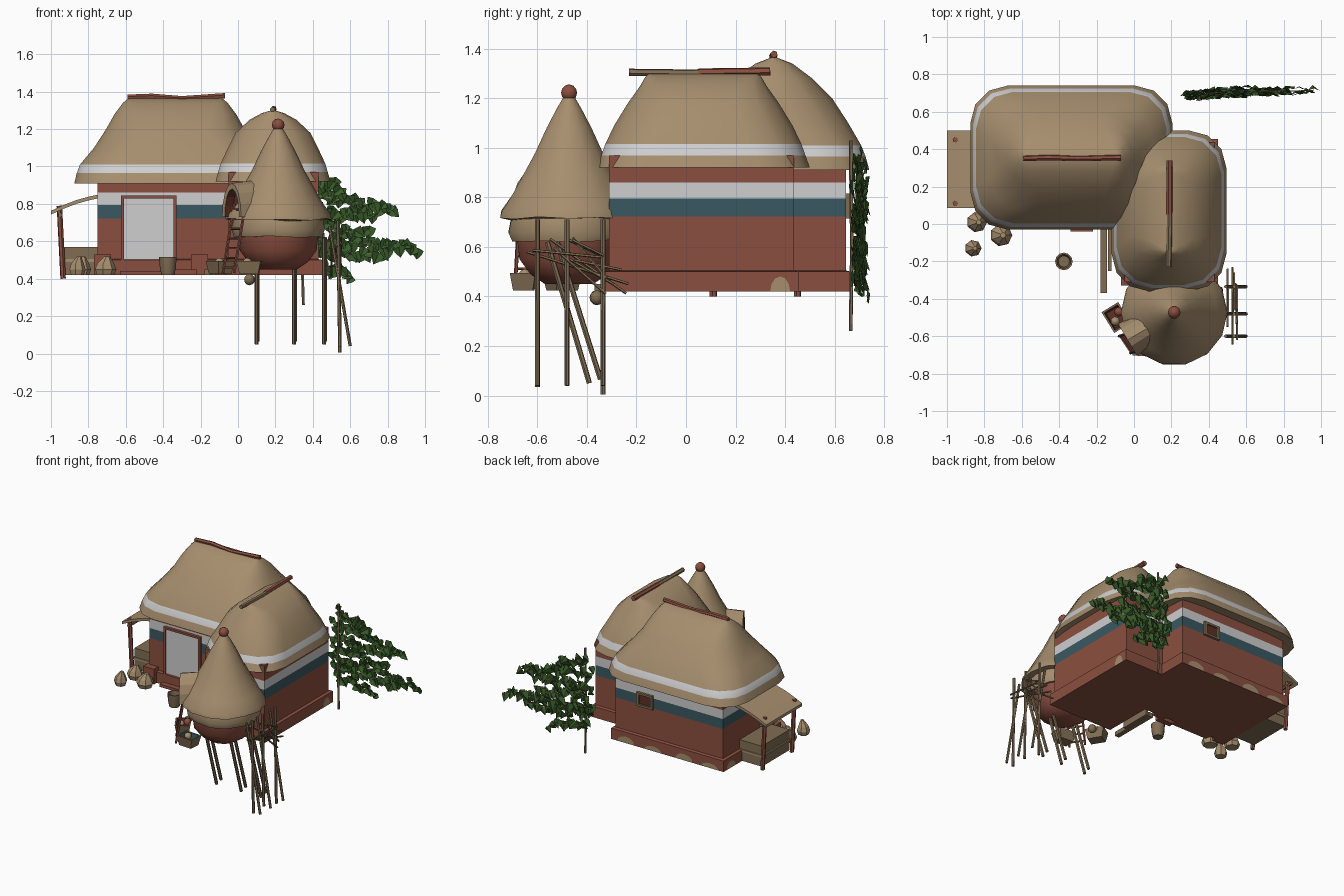
import bpy, math, random
from mathutils import Vector

if "Cube" in bpy.data.objects:
    bpy.data.objects.remove(bpy.data.objects["Cube"])
random.seed(4)

def mat(name, c):
    m = bpy.data.materials.new(name)
    m.diffuse_color = (*c, 1)
    m.use_nodes = True
    m.node_tree.nodes["Principled BSDF"].inputs["Base Color"].default_value = m.diffuse_color
    return m

THATCH = mat("thatch_tan", (0.38, 0.27, 0.155))
CLAY = mat("clay_red", (0.26, 0.078, 0.05))
WHITE = mat("chalk_white", (0.62, 0.62, 0.63))
TEAL = mat("faded_teal", (0.042, 0.098, 0.12))
WOOD = mat("pole_wood", (0.22, 0.155, 0.088))
LEAF = mat("leaf_green", (0.04, 0.105, 0.022))
DARK = mat("dark_red", (0.11, 0.03, 0.02))

def mesh(name, verts, faces, mats, idx=None, smooth=None):
    me = bpy.data.meshes.new(name)
    me.from_pydata(verts, [], faces)
    for m in mats:
        me.materials.append(m)
    if idx:
        for p, i in zip(me.polygons, idx):
            p.material_index = i
    ob = bpy.data.objects.new(name, me)
    bpy.context.collection.objects.link(ob)
    if smooth:
        bpy.ops.object.select_all(action='DESELECT')
        ob.select_set(True)
        bpy.context.view_layer.objects.active = ob
        bpy.ops.object.shade_smooth_by_angle(angle=math.radians(smooth))
    return ob

def loft(name, rings, colours, smooth=None):
    """Skin stacked rings; colours holds one material per band."""
    n = len(rings[0])
    mats = list(dict.fromkeys(colours))
    verts = [p for r in rings for p in r]
    faces, idx = [], []
    for k, c in enumerate(colours):
        for i in range(n):
            j = (i + 1) % n
            faces.append((k*n + i, k*n + j, (k+1)*n + j, (k+1)*n + i))
            idx.append(mats.index(c))
    faces += [tuple(reversed(range(n))), tuple(range(len(verts) - n, len(verts)))]
    idx += [mats.index(colours[0]), mats.index(colours[-1])]
    return mesh(name, verts, faces, mats, idx, smooth)

def round_rect(cx, cy, z, hx, hy, r, seg=3):
    pts = []
    for q, (sx, sy) in enumerate([(1, 1), (-1, 1), (-1, -1), (1, -1)]):
        for s in range(seg + 1):
            a = math.pi/2 * (q + s/seg)
            pts.append((cx + sx*(hx - r) + r*math.cos(a), cy + sy*(hy - r) + r*math.sin(a), z))
    return pts

def circle(cx, cy, z, r, n=14, jit=0.0):
    return [(cx + r*math.cos(2*math.pi*i/n), cy + r*math.sin(2*math.pi*i/n),
             z + random.uniform(-jit, jit)) for i in range(n)]

def box(name, x0, x1, y0, y1, z0, z1, m):
    r = lambda z: [(x0, y0, z), (x1, y0, z), (x1, y1, z), (x0, y1, z)]
    return loft(name, [r(z0), r(z1)], [m])

def pole(name, pts, r, m, n=6):
    """Stick along a path of points."""
    pts = [Vector(p) for p in pts]
    d = (pts[-1] - pts[0]).normalized()
    u = d.orthogonal().normalized()
    v = d.cross(u)
    rings = [[p + r*(u*math.cos(2*math.pi*i/n) + v*math.sin(2*math.pi*i/n)) for i in range(n)] for p in pts]
    return loft(name, rings, [m]*(len(pts) - 1), 50)

def ball(name, c, r, m, squash=1.0, n=10):
    rings = [circle(c[0], c[1], c[2] + squash*r*math.sin(a), max(r*math.cos(a), 0.002), n)
             for a in [math.pi*(k/6 - 0.5) for k in range(7)]]
    return loft(name, rings, [m]*6, 50)

# Painted clay walls, with plinths
def walls(name, x0, x1, y0, y1):
    levels = [(.42, .02), (.50, .02), (.505, 0), (.722, 0), (.795, 0), (.86, 0), (.97, 0)]
    rings = [[(x0-o, y0-o, z), (x1+o, y0-o, z), (x1+o, y1+o, z), (x0-o, y1+o, z)] for z, o in levels]
    loft(name, rings, [CLAY, CLAY, CLAY, TEAL, WHITE, CLAY])
walls("main_walls", -.75, .12, .05, .645)
walls("wing_walls", -.05, .43, -.31, .435)

# Domed thatch roofs with a white band
def roof(name, cx, cy, prof):
    rings = [round_rect(cx, cy, z, hx, hy, min(.2, min(hx, hy)*.85)) for z, hx, hy in prof]
    loft(name, rings, [THATCH, THATCH, WHITE] + [THATCH]*(len(prof) - 4), 35)
roof("main_roof", -.335, .355, [(.93, .44, .30), (.91, .54, .385), (.965, .527, .37), (1.01, .51, .352),
     (1.10, .435, .30), (1.2, .37, .235), (1.28, .325, .155), (1.34, .28, .075), (1.365, .25, .01)])
roof("wing_roof", .187, .07, [(.94, .24, .37), (.92, .307, .43), (.97, .293, .412), (1.015, .28, .396),
     (1.09, .245, .36), (1.18, .2, .305), (1.25, .125, .255), (1.285, .06, .235), (1.3, .01, .22)])
pole("main_ridge_pole", [(-.59, .35, 1.37), (-.46, .355, 1.375), (-.3, .35, 1.362), (-.07, .355, 1.378)], .015, CLAY)
pole("wing_ridge_pole", [(.185, -.23, 1.305), (.19, 0, 1.302), (.19, .34, 1.307)], .015, WOOD)
pole("wing_ridge_wrap", [(.188, .05, 1.304), (.19, .34, 1.308)], .017, CLAY)

# Door, frame and buttresses
box("door", -.61, -.345, .041, .049, .44, .83, WHITE)
box("door_left_jamb", -.625, -.61, .03, .05, .42, .84, CLAY)
box("door_right_jamb", -.345, -.33, .03, .05, .42, .84, CLAY)
box("door_lintel", -.625, -.33, .03, .05, .83, .845, CLAY)
box("door_step", -.63, -.33, -.01, .05, .42, .44, CLAY)
for i, x in enumerate((-.77, -.25)):
    box(f"front_buttress_{i}", x, x + .09, 0, .06, .42, .53, CLAY)
box("front_bench", -.34, -.22, -.04, .0, .42, .45, CLAY)
box("side_beam", -.18, -.145, -.37, -.02, .42, .45, WOOD)
box("side_plank", -.14, -.12, -.25, -.02, .42, .48, WOOD)

# Back window with wooden frame
box("window_hole", -.17, -.08, .644, .65, .73, .80, DARK)
for n, b in {"sill": (-.19, -.06, .715, .73), "head": (-.19, -.06, .80, .815),
             "left": (-.19, -.17, .73, .80), "right": (-.08, -.06, .73, .80)}.items():
    box("window_" + n, b[0], b[1], .644, .662, b[2], b[3], WOOD)

# Worn plaster patches on the plinths
def patch(i, p, u, r, h):
    pts = [(p[0] + u[0]*r*math.cos(a), p[1] + u[1]*r*math.cos(a), .421 + h*math.sin(a))
           for a in [math.pi*k/6 for k in range(7)]]
    mesh(f"plaster_patch_{i}", pts, [tuple(range(7))], [THATCH])
for i, x in enumerate((-.66, -.45, -.2, .02)):
    patch(i, (x, .667), (-1, 0), .07, .035 + .012*(i % 2))
patch(5, (.452, .38), (0, 1), .04, .06)
patch(6, (-.771, .58), (0, -1), .05, .05)

# Lean-to shelter with crate on the left
rings = []
for k in range(5):
    t = k/4
    x, z = -1 + .27*t, .755 + .09*t + .012*math.sin(math.pi*t)
    rings.append([(x, .085, z - .012), (x, .50, z - .012), (x, .50, z + .008), (x, .085, z + .008)])
loft("lean_to_roof", rings, [THATCH]*4)
for i, y in enumerate((.11, .45)):
    pole(f"lean_to_post_{i}", [(-.935, y, .40), (-.955, y, .79)], .015, CLAY)
pole("lean_to_beam", [(-.95, .09, .742), (-.95, .49, .742)], .012, WOOD)
box("shelter_crate", -.93, -.74, .13, .45, .42, .57, WOOD)
box("shelter_crate_rim", -.937, -.735, .123, .457, .49, .505, THATCH)

# Sacks and pot in front
for i, (x, y, r) in enumerate([(-.84, .01, .055), (-.86, -.13, .045), (-.71, -.06, .06)]):
    loft(f"sack_{i}", [circle(x, y, .42, r*.8, 7), circle(x, y, .45, r, 7),
         circle(x, y, .48, r*.8, 7), circle(x + .01, y, .52, r*.25, 7)], [THATCH]*3)
loft("clay_pot", [circle(-.375, -.2, z, r, 12) for z, r in
     [(.42, .035), (.46, .043), (.515, .047), (.515, .038), (.45, .03)]], [WOOD]*4, 40)

# Granary: clay bowl, thatch skirt and cone
gx, gy = .215, -.472
prof = [(.45, .10), (.49, .16), (.55, .205), (.63, .215), (.625, .235), (.66, .25), (.715, .24), (.715, .285),
        (.745, .28), (.81, .235), (.89, .19), (.98, .14), (1.08, .093), (1.16, .05), (1.21, .02)]
loft("granary", [circle(gx, gy, z, r, 14, .008 if .6 < z < .76 else 0) for z, r in prof],
     [CLAY]*3 + [THATCH]*11, 40)
ball("granary_finial", (gx, gy, 1.222), .034, CLAY)

# Granary doorway hood
d = Vector((-.86, -.51, 0))
s = Vector((-d.y, d.x, 0))
def arch(t, w, h):
    c = Vector((gx, gy, .73)) + d*t
    return [c + s*w*math.cos(a) + Vector((0, 0, h*math.sin(a))) for a in [math.pi*k/8 for k in range(9)]]
loft("granary_hood", [arch(.12, .09, .20), arch(.29, .10, .18), arch(.288, .075, .15), arch(.24, .075, .15)],
     [THATCH, THATCH, DARK])

# Ladder up to the doorway
a0, a1 = Vector((-.08, -.60, .43)), Vector((-.02, -.58, .80))
off = Vector((.06, -.09, 0))
for i in (0, 1):
    pole(f"ladder_rail_{i}", [a0 + off*i, a1 + off*i], .008, CLAY, 5)
for k in range(7):
    p = a0.lerp(a1, .08 + k*.14)
    pole(f"ladder_rung_{k}", [p, p + off], .006, CLAY, 5)

# Open baskets by the granary
def basket(name, x, y, rot, inner):
    def ring(z, a, b):
        return [(x + px*math.cos(rot) - py*math.sin(rot), y + px*math.sin(rot) + py*math.cos(rot), z)
                for px, py in [(-a, -b), (a, -b), (a, b), (-a, b)]]
    loft(name, [ring(.425, .04, .05), ring(.495, .052, .065), ring(.495, .042, .055), ring(.45, .035, .045)],
         [WOOD, WOOD, inner])
basket("basket_left", -.095, -.50, .55, DARK)
basket("basket_front", .06, -.655, 1.5, TEAL)
for i, (x, y) in enumerate([(-.1, -.52), (-.08, -.47), (.05, -.65)]):
    ball(f"gourd_{i}", (x, y, .485), .026, CLAY if i == 1 else THATCH, 1, 7)
ball("loose_stone", (.06, -.36, .395), .03, WOOD, 1, 7)

# Leaning struts below the granary
for i, x in enumerate((.10, .30, .46)):
    for k in range(2):
        pole(f"granary_strut_{i}_{k}", [(x + .006*k, -.56 + .04*k, .62), (x + .004*k, -.39 + .045*k, .05 + .015*k)], .011, WOOD)

# Stick rack on the right side
for i, (y, z) in enumerate([(-.60, .035), (-.48, .04), (-.335, .005)]):
    pole(f"rack_post_{i}", [(.545, y, z), (.535, y, .71)], .010, WOOD)
    pole(f"rack_brace_{i}", [(.49, y, .68), (.60, y, .04)], .009, WOOD)
for i in range(9):
    x = random.uniform(.50, .56)
    y = random.uniform(-.66, -.45)
    pole(f"rack_stick_{i}", [(x, y, random.uniform(.53, .65)), (x, random.uniform(-.36, -.22), random.uniform(.40, .58))], .006, WOOD, 5)

# Climbing vine: trunk, trailing branches and folded leaves
pole("vine_trunk", [(.35, .665, .26), (.34, .67, .6), (.35, .665, 1.03)], .008, WOOD, 5)
verts, faces = [], []
def leaf(c, size):
    a = random.uniform(-2.6, -.5)
    u = Vector((math.cos(a), random.uniform(-.3, .3), math.sin(a))).normalized()
    v = u.cross(Vector((0, 1, 0))).normalized()
    n = u.cross(v)*size*.22
    b = len(verts)
    verts.extend([c - u*size*.4, c + v*size*.5 - u*size*.25 + n, c + v*size*.38 + u*size*.15 + n,
                  c + u*size*.65, c - v*size*.38 + u*size*.15 + n, c - v*size*.5 - u*size*.25 + n])
    faces.extend([(b, b+1, b+2, b+3), (b, b+3, b+4, b+5)])
for i, (z0, z1, x1) in enumerate([(.95, .89, .55), (.86, .77, .83), (.76, .74, .72), (.70, .63, .70),
                                  (.62, .56, .96), (.56, .53, .80), (.48, .42, .60)]):
    a, b = Vector((.34, .69, z0)), Vector((x1, .715, z1))
    pole(f"vine_branch_{i}", [a, b], .004, WOOD, 4)
    n = int((x1 - .28)/.019)
    for k in range(n + 1):
        p = a.lerp(b, k/n*1.1 - .1)
        leaf(p + Vector((0, random.uniform(-.015, .028), random.uniform(-.03, .025))), random.uniform(.05, .075))
mesh("vine_leaves", verts, faces, [LEAF])
